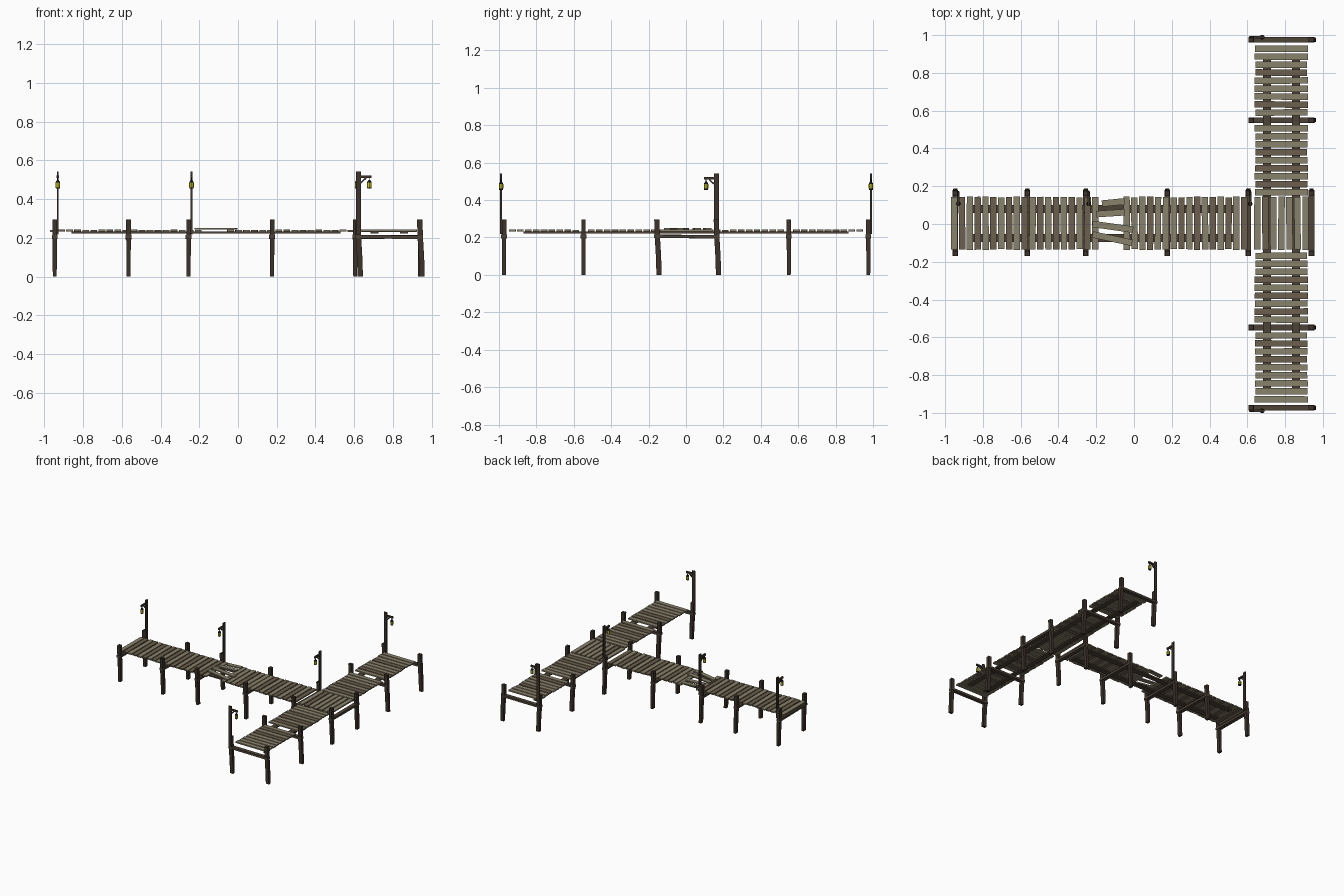
import bpy, bmesh, random
from math import radians, atan2, hypot
from mathutils import Matrix, Vector

if "Cube" in bpy.data.objects:
    bpy.data.objects.remove(bpy.data.objects["Cube"])

random.seed(4)


def material(name, rgb):
    m = bpy.data.materials.new(name)
    m.diffuse_color = (*rgb, 1)
    m.use_nodes = True
    m.node_tree.nodes["Principled BSDF"].inputs["Base Color"].default_value = m.diffuse_color
    return m


LIGHT = material("pale_wood", (0.25, 0.22, 0.145))
MID = material("brown_wood", (0.15, 0.115, 0.075))
BEAM = material("beam_wood", (0.075, 0.055, 0.038))
POST = material("post_wood", (0.045, 0.032, 0.023))
METAL = material("dark_metal", (0.012, 0.012, 0.014))
GLOW = material("lamp_glow", (0.62, 0.6, 0.02))


def finish(bm, name, mat):
    me = bpy.data.meshes.new(name)
    bmesh.ops.recalc_face_normals(bm, faces=bm.faces)
    bm.to_mesh(me)
    bm.free()
    me.materials.append(mat)
    ob = bpy.data.objects.new(name, me)
    bpy.context.collection.objects.link(ob)
    return ob


def add_box(bm, c, size, rot=None):
    m = Matrix.Translation(c) @ (rot or Matrix()) @ Matrix.Diagonal((*size, 1))
    bmesh.ops.create_cube(bm, size=1, matrix=m)


def box(name, c, size, mat, rot=None):
    bm = bmesh.new()
    add_box(bm, c, size, rot)
    return finish(bm, name, mat)


def post(name, x, y, along_x):
    # square pile whose foot drifts sideways across the walkway
    bm = bmesh.new()
    rings = []
    for z, shift, w in ((0, 0.009, 0.020), (0.1, 0.006, 0.022), (0.2, 0, 0.024), (0.295, -0.003, 0.024)):
        px, py = (x, y + shift) if along_x else (x + shift, y)
        a, b = (w / 2, 0.014) if along_x else (0.014, w / 2)
        rings.append([bm.verts.new((px + i * a, py + j * b, z))
                      for i, j in ((-1, -1), (1, -1), (1, 1), (-1, 1))])
    for lo, hi in zip(rings, rings[1:]):
        for k in range(4):
            bm.faces.new((lo[k], lo[(k + 1) % 4], hi[(k + 1) % 4], hi[k]))
    bm.faces.new(rings[0])
    bm.faces.new(rings[-1])
    finish(bm, name, POST)


# pile pairs with a cap beam below the deck
for i, x in enumerate((-0.946, -0.565, -0.255, 0.176, 0.605, 0.94)):
    for s, y in (("back", 0.165), ("front", -0.153)):
        post(f"pier_post_{s}_{i}", x, y, True)
    box(f"pier_cap_beam_{i}", (x, 0.005, 0.205), (0.03, 0.35, 0.018), BEAM,
        Matrix.Rotation(radians(random.uniform(-1.2, 1.2)), 4, 'X'))
for i, y in enumerate((-0.973, -0.548, 0.55, 0.975)):
    for s, x in (("left", 0.622), ("right", 0.941)):
        post(f"cross_post_{s}_{i}", x, y, False)
    box(f"cross_cap_beam_{i}", (0.78, y, 0.205), (0.35, 0.03, 0.018), BEAM,
        Matrix.Rotation(radians(random.uniform(-0.6, 0.6)), 4, 'Y'))

# long stringers under the planks
for i, y in enumerate((0.08, -0.073)):
    box(f"pier_stringer_{i}", (-0.165, y, 0.227), (1.39, 0.042, 0.01), BEAM)
for i, x in enumerate((0.705, 0.857)):
    box(f"cross_stringer_{i}", (x, 0, 0.227), (0.042, 1.74, 0.01), BEAM)

# deck planks, in a pale and a brown set
decks = {"pale": bmesh.new(), "brown": bmesh.new()}


def plank(x, y, along_x, k):
    bm = decks["brown" if k % 2 and random.random() < 0.75 else "pale"]
    length, wide = 0.279 + random.uniform(-0.006, 0.006), 0.034
    size = (length, wide, 0.01) if along_x else (wide, length, 0.01)
    add_box(bm, (x, y, 0.237 + random.uniform(-0.001, 0.001)), size,
            Matrix.Rotation(radians(random.uniform(-0.5, 0.5)), 4, 'Z'))


for k in range(38):
    x = -0.952 + k * 0.0415
    if not -0.18 < x < -0.065:          # hole in the pier
        plank(x, 0.004, False, k)
for k in range(7):
    plank(0.653 + k * 0.0425, 0.004, False, k)
for k in range(19):
    y = 0.928 - k * 0.0422
    if abs(y - 0.55) > 0.018:           # gap above the cap beam
        plank(0.78, y, True, k)
    if abs(y - 0.548) > 0.018:
        plank(0.78, -y, True, k)
finish(decks["pale"], "pale_deck_planks", LIGHT)
finish(decks["brown"], "brown_deck_planks", MID)

# loose boards laid over the hole
for i, (x0, y0, x1, y1) in enumerate(((-0.17, 0.108, -0.05, 0.12), (-0.2, 0.052, -0.05, 0.062),
                                      (-0.22, 0.0, -0.005, -0.03), (-0.22, -0.055, -0.01, -0.1))):
    box(f"loose_board_{i}", ((x0 + x1) / 2, (y0 + y1) / 2, 0.247),
        (hypot(x1 - x0, y1 - y0), 0.034, 0.009), LIGHT,
        Matrix.Rotation(atan2(y1 - y0, x1 - x0), 4, 'Z'))


def cone(bm, z0, z1, r0, r1, at):
    bmesh.ops.create_cone(bm, cap_ends=True, segments=8, radius1=r0, radius2=r1, depth=z1 - z0,
                          matrix=Matrix.Translation((at[0], at[1], (z0 + z1) / 2)))


def lamp(i, x, y, turn):
    # flat upright with an arm along local +x, then turned into place
    place = Matrix.Translation((x, y, 0)) @ Matrix.Rotation(radians(turn), 4, 'Z')
    bm = bmesh.new()
    add_box(bm, (0, 0, 0.38), (0.025, 0.009, 0.325))
    add_box(bm, (0.029, 0, 0.516), (0.078, 0.012, 0.014))
    add_box(bm, (0.024, 0, 0.496), (0.042, 0.008, 0.008), Matrix.Rotation(radians(-42), 4, 'Y'))
    finish(bm, f"lamp_upright_{i}", POST).matrix_world = place
    at = (0.056, 0)
    bm = bmesh.new()
    cone(bm, 0.497, 0.512, 0.002, 0.002, at)
    cone(bm, 0.485, 0.498, 0.013, 0.005, at)
    cone(bm, 0.455, 0.461, 0.010, 0.012, at)
    finish(bm, f"lantern_frame_{i}", METAL).matrix_world = place
    bm = bmesh.new()
    cone(bm, 0.461, 0.485, 0.012, 0.012, at)
    finish(bm, f"lantern_glass_{i}", GLOW).matrix_world = place


for i, x in enumerate((-0.93, -0.24, 0.615)):
    lamp(i, x, 0.163, -90)
for i, y in enumerate((-0.989, 0.989)):
    lamp(i + 3, 0.622, y, 0)
